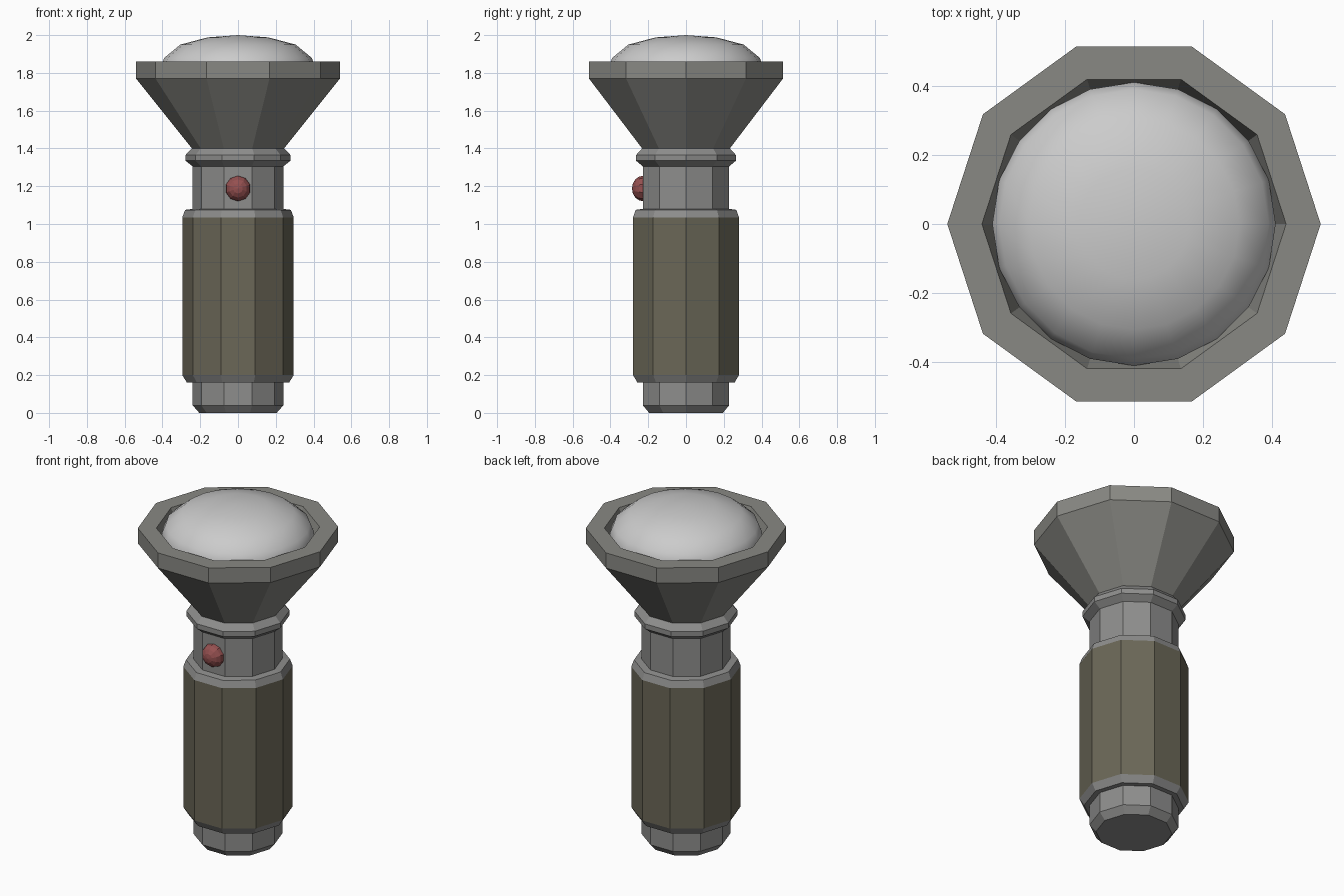
import bpy, bmesh, math

if "Cube" in bpy.data.objects:
    bpy.data.objects.remove(bpy.data.objects["Cube"])


def material(name, rgb):
    m = bpy.data.materials.new(name)
    m.diffuse_color = (*rgb, 1)
    m.use_nodes = True
    m.node_tree.nodes["Principled BSDF"].inputs["Base Color"].default_value = m.diffuse_color
    return m


def lathe(name, profile, mat, sides=10, smooth=False):
    """Revolve (radius, z) points around z; radius 0 makes a pole."""
    bm = bmesh.new()
    rings = []
    for r, z in profile:
        if r == 0:
            rings.append([bm.verts.new((0, 0, z))] * sides)
        else:
            rings.append([bm.verts.new((r * math.cos(2 * math.pi * i / sides),
                                        r * math.sin(2 * math.pi * i / sides), z))
                          for i in range(sides)])
    for a, b in zip(rings, rings[1:]):
        for i in range(sides):
            j = (i + 1) % sides
            quad = list(dict.fromkeys((a[i], a[j], b[j], b[i])))
            bm.faces.new(quad).smooth = smooth
    bmesh.ops.recalc_face_normals(bm, faces=bm.faces)
    me = bpy.data.meshes.new(name)
    bm.to_mesh(me)
    bm.free()
    me.materials.append(mat)
    ob = bpy.data.objects.new(name, me)
    bpy.context.collection.objects.link(ob)
    return ob


metal = material("metal", (0.27, 0.27, 0.265))
head_mat = material("head_metal", (0.25, 0.25, 0.23))
olive = material("olive_grip", (0.145, 0.135, 0.095))
glass = material("lens_glass", (0.6, 0.6, 0.6))
red = material("red_button", (0.30, 0.08, 0.08))

# Metal body: tail cap, grip end rings, neck and collar in one profile
lathe("body", [(0, 0), (0.205, 0), (0.24, 0.04), (0.24, 0.16), (0.27, 0.16),
               (0.295, 0.20)], metal)
lathe("neck", [(0.295, 1.035), (0.28, 1.075), (0.24, 1.08), (0.24, 1.305),
               (0.278, 1.335), (0.278, 1.365), (0.245, 1.40), (0, 1.40)], metal)

# Olive grip sleeve
lathe("grip", [(0.295, 0.20), (0.295, 1.035)], olive)

# Flared head with a recess for the lens
lathe("head", [(0, 1.395), (0.24, 1.395), (0.54, 1.77), (0.54, 1.86),
               (0.44, 1.86), (0.41, 1.77), (0, 1.77)], head_mat)

# Domed lens
lathe("lens", [(0.41, 1.77), (0.41, 1.83), (0.39, 1.88), (0.305, 1.95),
               (0.16, 1.988), (0, 2.0)], glass, 20, True)

# Round push button on the front of the neck
bpy.ops.mesh.primitive_uv_sphere_add(segments=10, ring_count=8, radius=0.068,
                                     location=(0, -0.225, 1.188),
                                     rotation=(math.pi / 2, 0, 0))
button = bpy.context.object
button.name = "button"
button.scale = (1, 1, 0.9)
button.data.materials.append(red)
